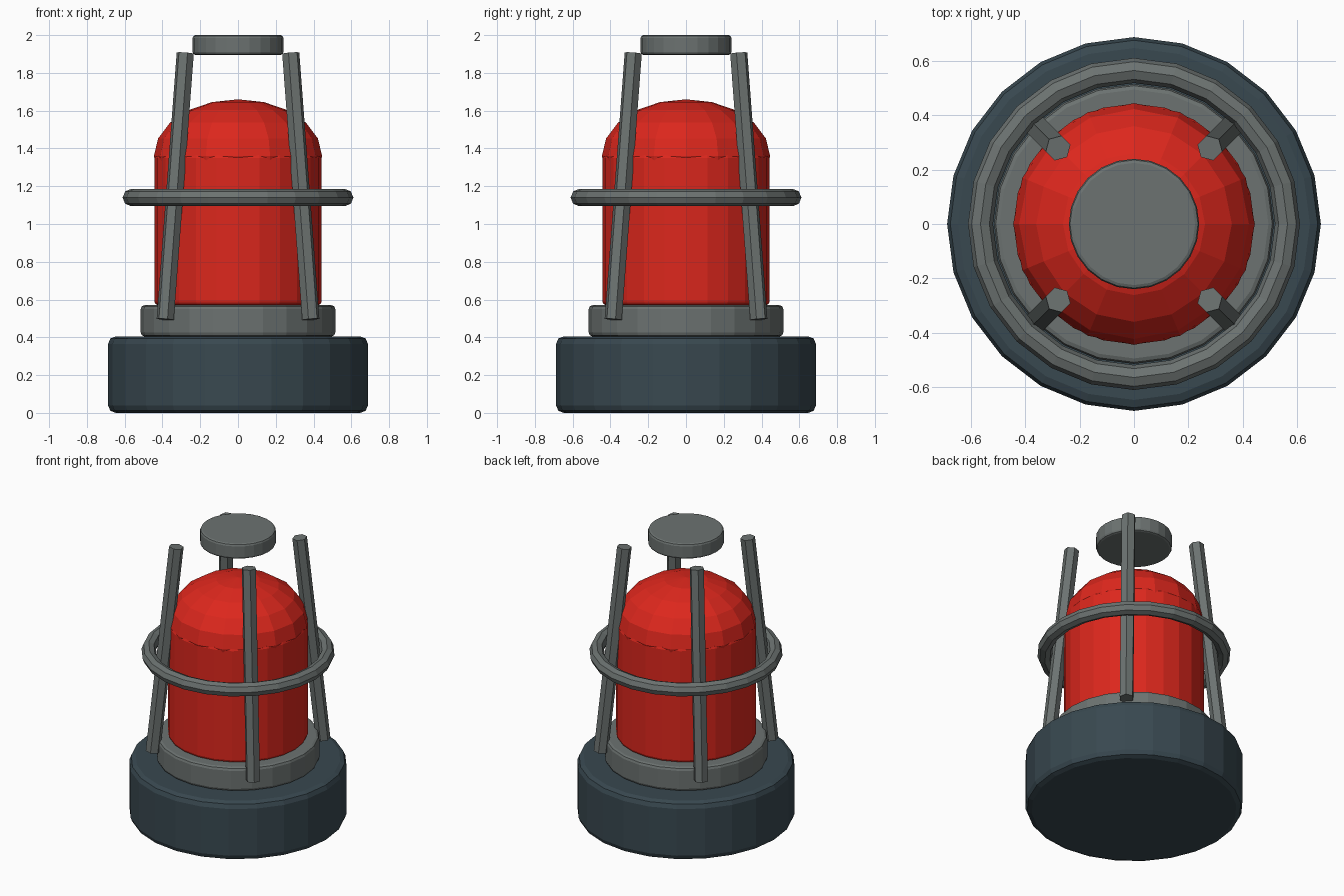
import bpy
from math import radians, cos, sin
from mathutils import Vector

if "Cube" in bpy.data.objects:
    bpy.data.objects.remove(bpy.data.objects["Cube"])


def material(name, rgb):
    m = bpy.data.materials.new(name)
    m.diffuse_color = (*rgb, 1)
    m.use_nodes = True
    m.node_tree.nodes["Principled BSDF"].inputs["Base Color"].default_value = m.diffuse_color
    return m


red = material("red_glass", (0.72, 0.02, 0.012))
dark = material("dark_base", (0.04, 0.065, 0.08))
grey = material("grey_metal", (0.15, 0.17, 0.165))


def finish(name, mat):
    ob = bpy.context.object
    ob.name = name
    ob.data.materials.append(mat)
    return ob


def disc(name, radius, z0, z1, bevel, mat):
    """Upright cylinder with bevelled rims."""
    bpy.ops.mesh.primitive_cylinder_add(vertices=24, radius=radius, depth=z1 - z0,
                                        location=(0, 0, (z0 + z1) / 2))
    ob = finish(name, mat)
    b = ob.modifiers.new("rim", 'BEVEL')
    b.width = bevel
    b.segments = 2
    b.limit_method = 'ANGLE'
    b.angle_limit = radians(40)


# Stacked body
disc("base", 0.688, 0.0, 0.405, 0.04, dark)
disc("collar", 0.515, 0.405, 0.57, 0.02, grey)
disc("lamp_body", 0.443, 0.57, 1.37, 0.02, red)
disc("top_cap", 0.24, 1.895, 2.0, 0.015, grey)

# Flattened dome over the lamp body
bpy.ops.mesh.primitive_uv_sphere_add(segments=16, ring_count=10, radius=1,
                                     location=(0, 0, 1.36))
finish("lamp_dome", red).scale = (0.445, 0.445, 0.30)

# Guard ring
bpy.ops.mesh.primitive_torus_add(major_segments=24, minor_segments=8,
                                 major_radius=0.565, minor_radius=0.046,
                                 location=(0, 0, 1.14))
finish("guard_ring", grey)

# Four leaning hexagonal guard bars
for i in range(4):
    a = radians(45 + 90 * i)
    out = Vector((cos(a), sin(a), 0))
    low = out * 0.545 + Vector((0, 0, 0.495))
    high = out * 0.395 + Vector((0, 0, 1.905))
    d = high - low
    bpy.ops.mesh.primitive_cylinder_add(vertices=6, radius=0.047, depth=d.length,
                                        location=(low + high) / 2,
                                        rotation=d.to_track_quat('Z', 'Y').to_euler())
    finish(f"guard_bar_{i + 1}", grey)
